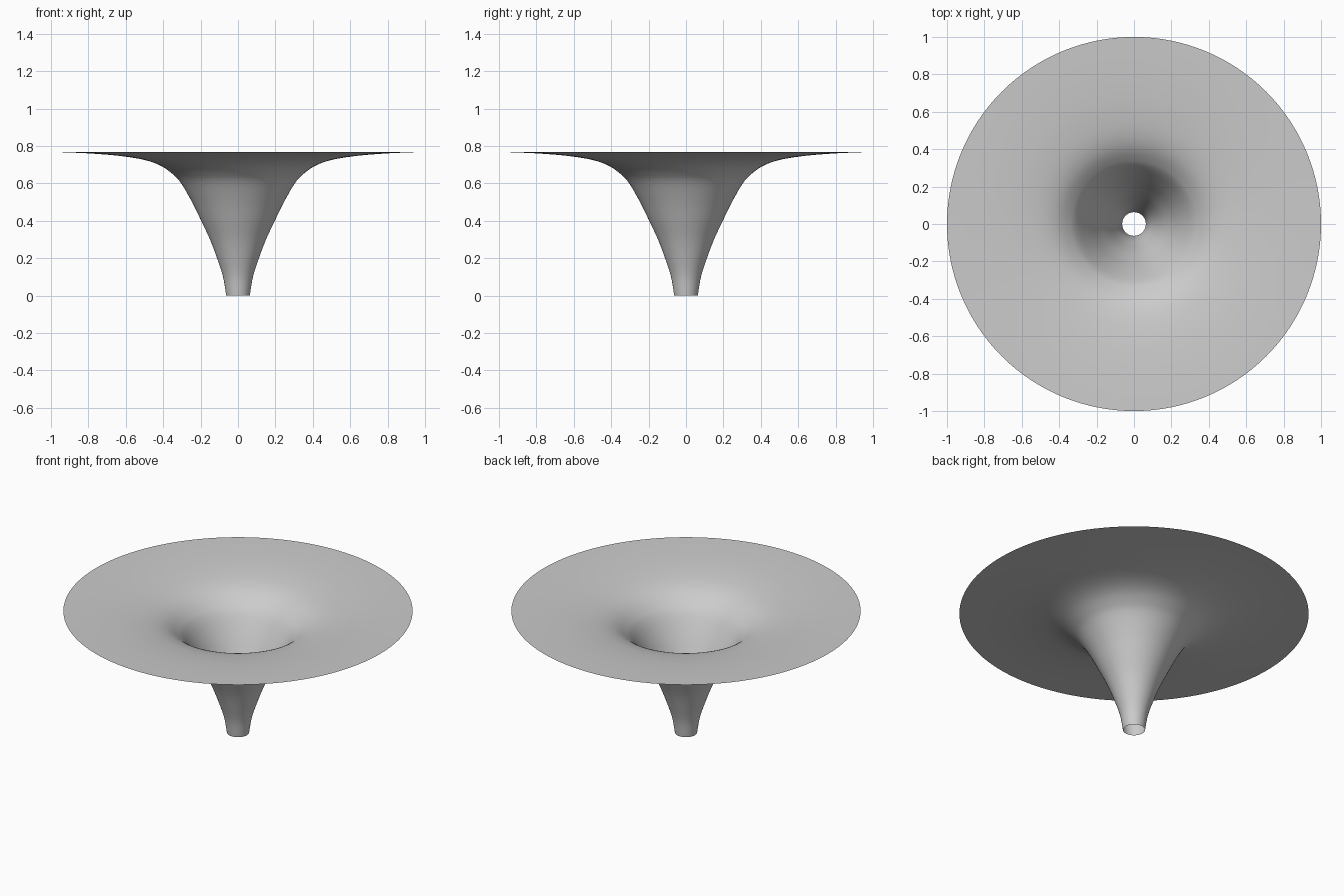
import bpy
import bmesh
import math
from mathutils import Vector

cube = bpy.data.objects.get("Cube")
if cube:
    bpy.data.objects.remove(cube, do_unlink=True)

SEGMENTS = 128
STEPS = 6

# Flared profile as (radius, height), from the spout to the rim
PROFILE = [(0.063, 0.0), (0.08, 0.1), (0.112, 0.2), (0.15, 0.3), (0.197, 0.4),
           (0.246, 0.5), (0.304, 0.6), (0.35, 0.65), (0.415, 0.695), (0.5, 0.725),
           (0.62, 0.745), (0.75, 0.757), (0.88, 0.764), (1.0, 0.768)]


def smooth_path(points, steps):
    """Catmull-Rom curve through the points."""
    pts = [Vector((r, 0, z)) for r, z in points]
    pts = [2 * pts[0] - pts[1]] + pts + [2 * pts[-1] - pts[-2]]
    path = []
    for a, b, c, d in zip(pts, pts[1:], pts[2:], pts[3:]):
        for i in range(steps):
            t = i / steps
            path.append(0.5 * (2 * b + (c - a) * t
                               + (2 * a - 5 * b + 4 * c - d) * t ** 2
                               + (3 * b - a - 3 * c + d) * t ** 3))
    return path + [pts[-2]]


# Plain grey material
grey = bpy.data.materials.new("light grey")
grey.use_nodes = True
colour = (0.6, 0.6, 0.6, 1)
grey.diffuse_color = colour
grey.node_tree.nodes["Principled BSDF"].inputs["Base Color"].default_value = colour

# Open funnel sheet, turned around the vertical axis
bm = bmesh.new()
verts = [bm.verts.new(p) for p in smooth_path(PROFILE, STEPS)]
edges = [bm.edges.new(pair) for pair in zip(verts, verts[1:])]
bmesh.ops.spin(bm, geom=verts + edges, cent=(0, 0, 0), axis=(0, 0, 1),
               angle=math.tau, steps=SEGMENTS, use_merge=True)
bmesh.ops.remove_doubles(bm, verts=bm.verts, dist=0.0001)

# Normals face up, into the funnel
bm.normal_update()
down = [f for f in bm.faces if f.normal.z < 0]
bmesh.ops.reverse_faces(bm, faces=down)
for face in bm.faces:
    face.smooth = True

mesh = bpy.data.meshes.new("funnel")
bm.to_mesh(mesh)
bm.free()
mesh.materials.append(grey)
funnel = bpy.data.objects.new("funnel", mesh)
bpy.context.collection.objects.link(funnel)
